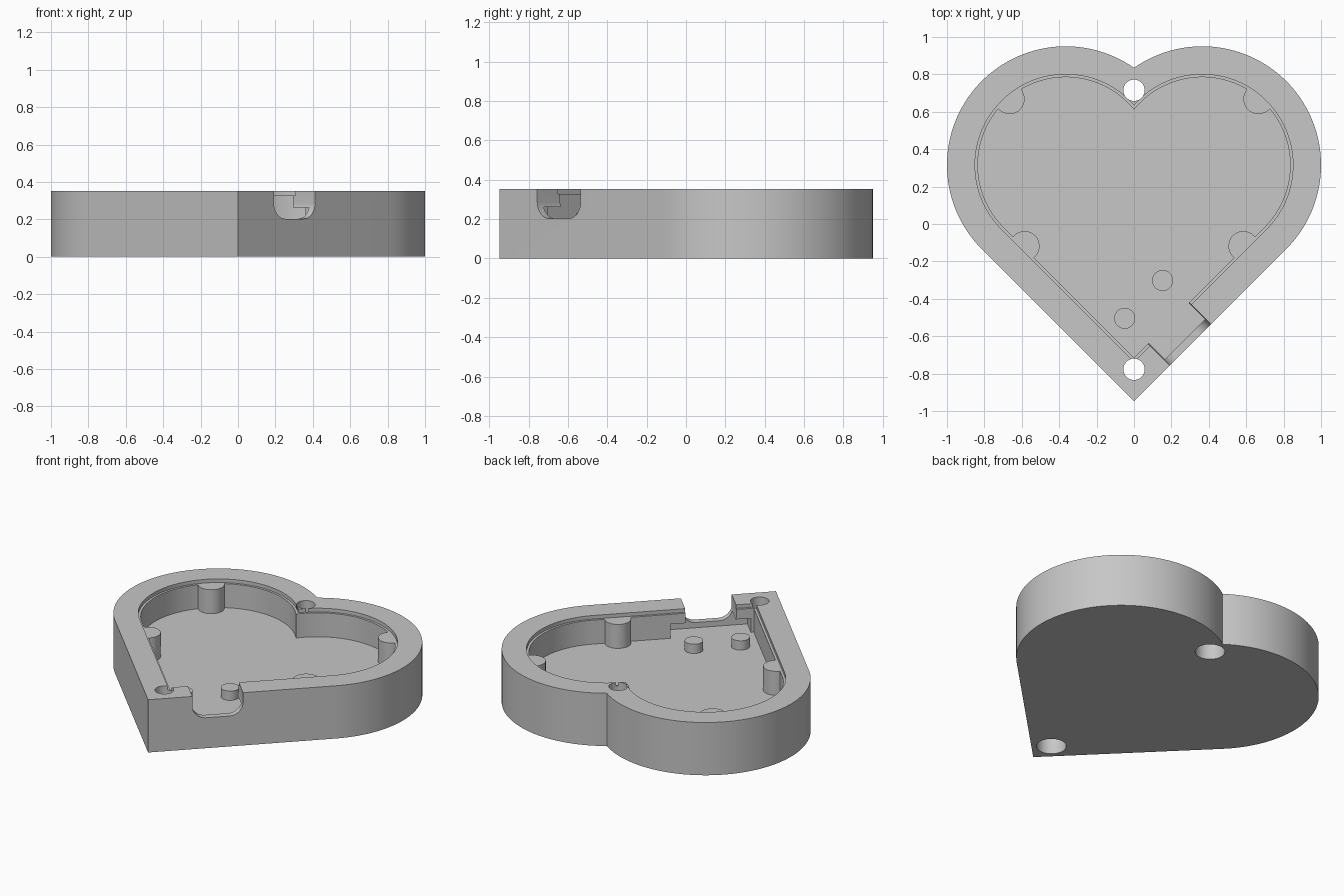
import bpy
import bmesh
import math
from mathutils import Vector

cube = bpy.data.objects.get("Cube")
if cube:
    bpy.data.objects.remove(cube, do_unlink=True)

HEIGHT, LEDGE, FLOOR = 0.352, 0.328, 0.168
NOTCH_Z, POCKET_TOP, PEG_TOP = 0.203, 0.262, 0.23
LOBE_X, LOBE_Y, RADIUS = 0.365, 0.315, 0.635
WALL = 0.67            # distance from the origin to the straight sides
ABOVE = HEIGHT + 0.1

grey = bpy.data.materials.new("plain grey")
grey.use_nodes = True
grey.diffuse_color = (0.57, 0.57, 0.57, 1)
grey.node_tree.nodes["Principled BSDF"].inputs["Base Color"].default_value = (0.57, 0.57, 0.57, 1)


def prism(name, points, vector):
    """Extrude a closed planar outline along a vector."""
    bm = bmesh.new()
    face = bm.faces.new([bm.verts.new(p) for p in points])
    moved = bmesh.ops.extrude_face_region(bm, geom=[face])["geom"]
    bmesh.ops.translate(bm, vec=vector, verts=[v for v in moved if isinstance(v, bmesh.types.BMVert)])
    bmesh.ops.recalc_face_normals(bm, faces=bm.faces)
    mesh = bpy.data.meshes.new(name)
    bm.to_mesh(mesh)
    bm.free()
    mesh.materials.append(grey)
    obj = bpy.data.objects.new(name, mesh)
    bpy.context.collection.objects.link(obj)
    return obj


def cylinder(name, x, y, r, z0, z1, sides=48):
    ring = [2 * math.pi * i / sides for i in range(sides)]
    return prism(name, [(x + r * math.cos(a), y + r * math.sin(a), z0) for a in ring], (0, 0, z1 - z0))


def heart(name, r, z0, z1, steps=64):
    """Two arcs that run tangentially into a right-angled tip."""
    start, end = -math.pi / 4, math.pi - math.acos(LOBE_X / r)
    right = []
    for i in range(steps + 1):
        a = start + (end - start) * i / steps
        right.append((LOBE_X + r * math.cos(a), LOBE_Y + r * math.sin(a)))
    right[-1] = (0, right[-1][1])
    left = [(-x, y) for x, y in reversed(right[:-1])]
    tip = (0, LOBE_Y - LOBE_X - r * math.sqrt(2))
    return prism(name, [(x, y, z0) for x, y in [tip] + right + left], (0, 0, z1 - z0))


def through_wall(name, profile, inner, outer):
    """Extrude a (distance along wall, height) profile across the right straight wall."""
    along, out = Vector((1, 1, 0)).normalized(), Vector((1, -1, 0)).normalized()
    points = [along * t + out * inner + Vector((0, 0, z)) for t, z in profile]
    return prism(name, points, out * (outer - inner))


# Socket notch outline with rounded lower corners, and the wider pocket behind it
MID, HALF, ROUND = -0.243, 0.156, 0.085
notch = [(MID + HALF, ABOVE)]
for side in (1, -1):
    arc = []
    for i in range(13):
        a = math.pi / 2 * i / 12
        arc.append((MID + side * (HALF - ROUND + ROUND * math.cos(a)),
                    NOTCH_Z + ROUND - ROUND * math.sin(a)))
    notch += arc if side == 1 else arc[::-1]
notch.append((MID - HALF, ABOVE))
ends = (MID - 0.245, MID + 0.248)
pocket = [(ends[0], FLOOR), (ends[1], FLOOR), (ends[1], POCKET_TOP), (ends[0], POCKET_TOP)]

# Solid heart body, hollowed out
body = heart("heart_case", RADIUS, 0, HEIGHT)
steps = [
    ("DIFFERENCE", heart("cavity", RADIUS - 0.165, FLOOR, ABOVE)),
    ("DIFFERENCE", through_wall("pocket", pocket, 0.45, WALL - 0.042)),
]

# Lid support posts; the lid recess below trims them level with the ledge
for side in (1, -1):
    for x, y in ((0.665, 0.668), (0.585, -0.118)):
        steps.append(("UNION", cylinder("post", side * x, y, 0.08, FLOOR - 0.02, LEDGE + 0.01)))

# Board pegs on the floor
for x, y in ((0.153, -0.302), (-0.05, -0.504)):
    steps.append(("UNION", cylinder("peg", x, y, 0.056, FLOOR - 0.02, PEG_TOP)))

# Lid recess, socket notch, and screw holes counterbored from below
steps.append(("DIFFERENCE", heart("lid_recess", RADIUS - 0.15, LEDGE, ABOVE)))
steps.append(("DIFFERENCE", through_wall("notch", notch, 0.45, 0.8)))
for y in (0.715, -0.777):
    steps.append(("DIFFERENCE", cylinder("screw_hole", 0, y, 0.057, -0.1, ABOVE)))
    steps.append(("DIFFERENCE", cylinder("counterbore", 0, y, 0.09, -0.1, 0.15)))

for operation, tool in steps:
    tool.hide_render = True
    mod = body.modifiers.new(tool.name, "BOOLEAN")
    mod.operation = operation
    mod.solver = "EXACT"
    mod.object = tool

# Bake the result and discard the tools
depsgraph = bpy.context.evaluated_depsgraph_get()
result = bpy.data.meshes.new_from_object(body.evaluated_get(depsgraph))
body.modifiers.clear()
body.data = result
for _, tool in steps:
    bpy.data.objects.remove(tool, do_unlink=True)

bpy.ops.object.select_all(action="DESELECT")
body.select_set(True)
bpy.context.view_layer.objects.active = body
bpy.ops.object.shade_smooth_by_angle(angle=math.radians(30))
